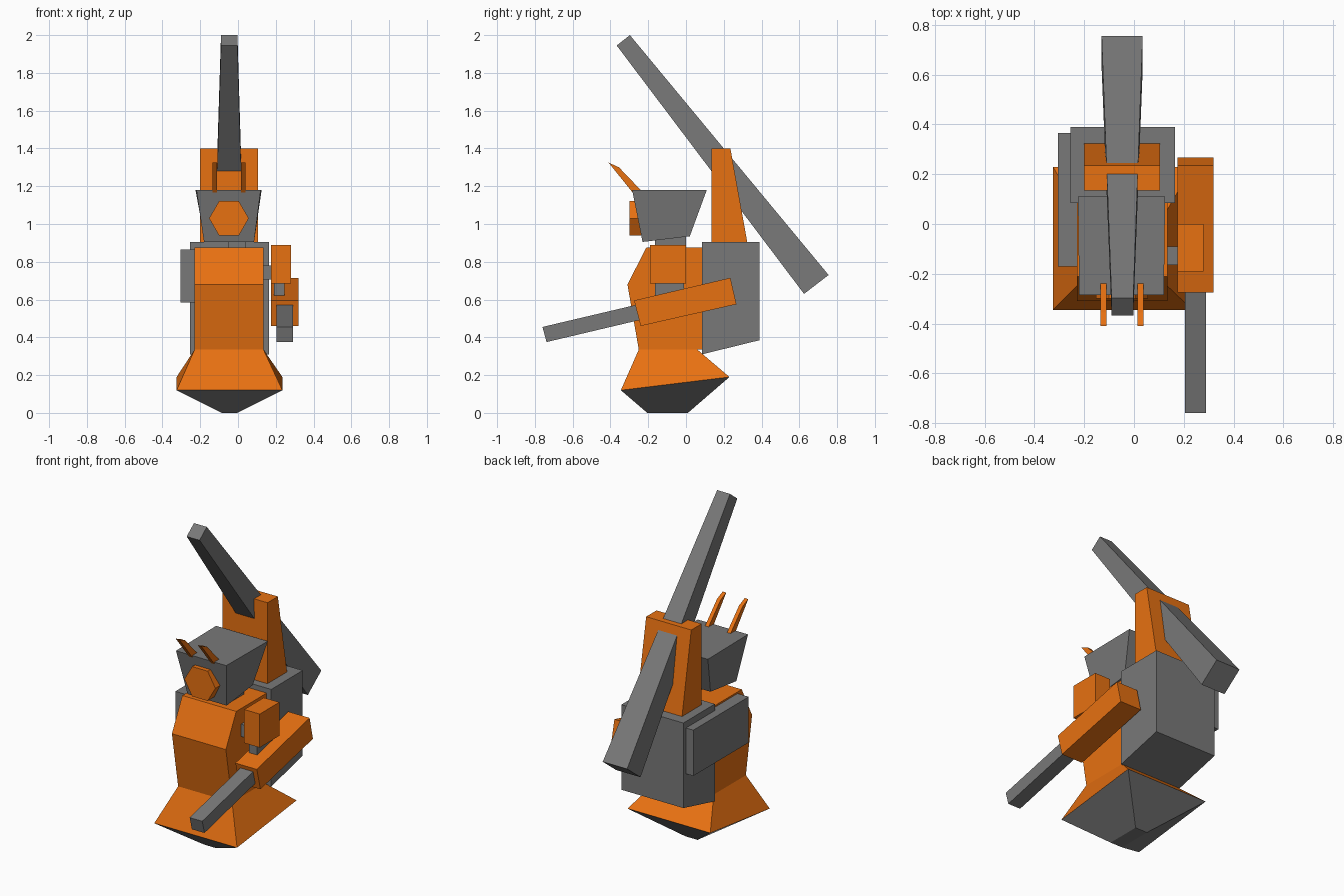
import bpy, bmesh, math

if "Cube" in bpy.data.objects:
    bpy.data.objects.remove(bpy.data.objects["Cube"])


def material(name, rgb):
    m = bpy.data.materials.new(name)
    m.diffuse_color = (*rgb, 1)
    m.use_nodes = True
    m.node_tree.nodes["Principled BSDF"].inputs["Base Color"].default_value = m.diffuse_color
    return m


ORANGE = material("orange", (0.83, 0.17, 0.006))
GRAY = material("gray", (0.19, 0.19, 0.19))


def loft(name, rings, mat):
    """Skin a closed solid through rings of equal point count."""
    bm = bmesh.new()
    loops = [[bm.verts.new(p) for p in ring] for ring in rings]
    n = len(loops[0])
    for a, b in zip(loops, loops[1:]):
        for i in range(n):
            j = (i + 1) % n
            bm.faces.new((a[i], a[j], b[j], b[i]))
    bm.faces.new(loops[0])
    bm.faces.new(loops[-1])
    bmesh.ops.recalc_face_normals(bm, faces=bm.faces)
    me = bpy.data.meshes.new(name)
    bm.to_mesh(me)
    bm.free()
    me.materials.append(mat)
    ob = bpy.data.objects.new(name, me)
    bpy.context.collection.objects.link(ob)
    return ob


def side_profile(name, x0, x1, pts, mat):
    """Extrude a (y, z) side profile from x0 to x1."""
    return loft(name, [[(x, y, z) for y, z in pts] for x in (x0, x1)], mat)


def box(name, x0, x1, y0, y1, z0, z1, mat):
    return side_profile(name, x0, x1, [(y0, z0), (y1, z0), (y1, z1), (y0, z1)], mat)


def rect(x0, x1, y0, y1, zf, zb):
    """Rectangular ring with separate front and back heights."""
    return [(x0, y0, zf), (x1, y0, zf), (x1, y1, zb), (x0, y1, zb)]


# Torso, flared skirt and keel underneath
side_profile("torso", -0.23, 0.135,
             [(-0.25, 0.335), (-0.31, 0.68), (-0.21, 0.875), (0.1, 0.875), (0.1, 0.335)], ORANGE)
skirt_rim = rect(-0.325, 0.235, -0.345, 0.23, 0.12, 0.19)
loft("skirt", [skirt_rim, rect(-0.23, 0.135, -0.25, 0.06, 0.335, 0.335)], ORANGE)
loft("keel", [rect(-0.085, -0.003, -0.205, 0.01, 0, 0), skirt_rim], GRAY)

# Backpack with side plate and cannon mount
side_profile("backpack", -0.255, 0.165,
             [(0.085, 0.31), (0.39, 0.385), (0.39, 0.905), (0.085, 0.905)], GRAY)
box("side_plate", -0.305, -0.228, -0.17, 0.365, 0.585, 0.865, GRAY)
side_profile("cannon_mount", -0.2, 0.105,
             [(0.135, 0.9), (0.325, 0.9), (0.235, 1.4), (0.135, 1.4)], ORANGE)

# Long tapered cannon
loft("cannon", [
    [(-0.09, -0.367, 1.945), (-0.003, -0.367, 1.945), (-0.003, -0.297, 2.0), (-0.09, -0.297, 2.0)],
    [(-0.13, 0.625, 0.63), (0.035, 0.625, 0.63), (0.035, 0.755, 0.73), (-0.13, 0.755, 0.73)],
], GRAY)

# Head, neck and hexagonal eye
loft("head", [rect(-0.18, 0.085, -0.23, 0.02, 0.905, 0.935),
              [(-0.22, -0.285, 1.18), (0.12, -0.285, 1.18),
               (0.125, 0.11, 1.18), (-0.225, 0.11, 1.18)]], GRAY)
box("neck", -0.05, 0.04, -0.165, 0.0, 0.86, 0.945, GRAY)
hexagon = [(-0.048 + 0.105 * math.cos(i * math.pi / 3), 1.03 + 0.105 * math.sin(i * math.pi / 3))
           for i in range(6)]
loft("eye", [[(x, y, z) for x, z in hexagon] for y in (-0.3, -0.21)], ORANGE)

# Pair of horns
for side, x in (("left", -0.122), ("right", 0.027)):
    side_profile(side + "_horn", x - 0.012, x + 0.012,
                 [(-0.41, 1.325), (-0.355, 1.3), (-0.235, 1.175), (-0.265, 1.145)], ORANGE)

# Gun arm
box("shoulder_axle", 0.12, 0.18, -0.165, -0.09, 0.705, 0.78, GRAY)
box("shoulder", 0.175, 0.28, -0.19, 0.0, 0.685, 0.89, ORANGE)
box("arm_strut", 0.19, 0.245, -0.165, -0.01, 0.58, 0.69, GRAY)
side_profile("gun_body", 0.175, 0.32,
             [(-0.275, 0.595), (0.235, 0.715), (0.267, 0.575), (-0.24, 0.46)], ORANGE)
side_profile("gun_barrel", 0.205, 0.29,
             [(-0.76, 0.455), (-0.2, 0.587), (-0.18, 0.507), (-0.738, 0.375)], GRAY)
